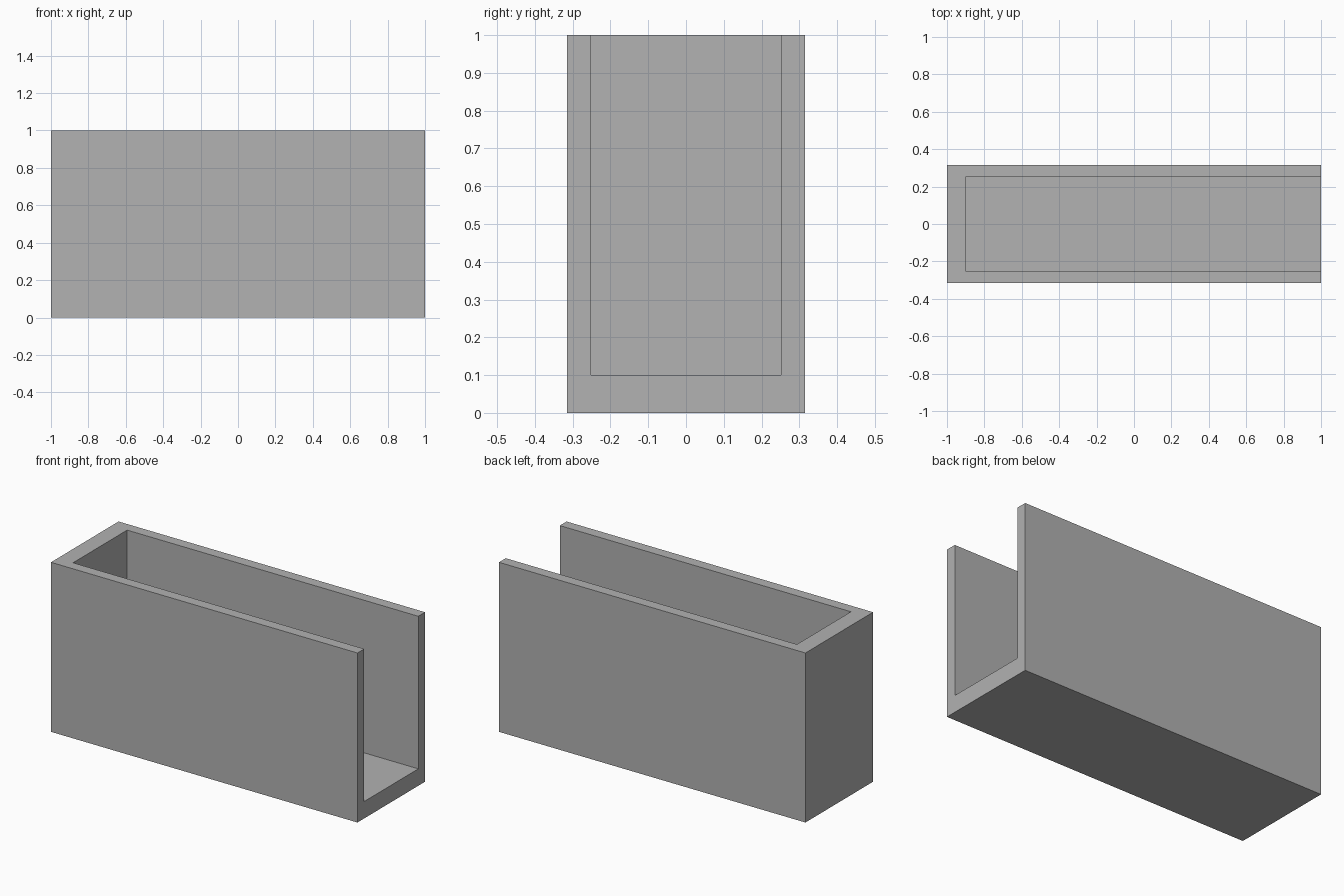
import bpy

default_cube = bpy.data.objects.get("Cube")
if default_cube:
    bpy.data.objects.remove(default_cube, do_unlink=True)

LENGTH, WIDTH, HEIGHT = 2.0, 0.63, 1.0
INNER_WIDTH = 0.504
THICK = 0.1      # end wall and floor
OVER = 0.2       # how far the cutter runs past the open sides

grey = bpy.data.materials.new("grey")
grey.use_nodes = True
colour = (0.445, 0.445, 0.445, 1)
grey.diffuse_color = colour
grey.node_tree.nodes["Principled BSDF"].inputs["Base Color"].default_value = colour


def box(name, low, high):
    """Add a box spanning two opposite corners."""
    centre = [(a + b) / 2 for a, b in zip(low, high)]
    bpy.ops.mesh.primitive_cube_add(size=1, location=centre)
    obj = bpy.context.object
    obj.name = name
    obj.scale = [b - a for a, b in zip(low, high)]
    bpy.ops.object.transform_apply(location=True, rotation=False, scale=True)
    obj.data.materials.append(grey)
    return obj


# Solid outer block
channel = box("open_channel", (-LENGTH / 2, -WIDTH / 2, 0),
              (LENGTH / 2, WIDTH / 2, HEIGHT))

# Hollow, open at the top and at the +x end
cutter = box("hollow_cutter", (-LENGTH / 2 + THICK, -INNER_WIDTH / 2, THICK),
             (LENGTH / 2 + OVER, INNER_WIDTH / 2, HEIGHT + OVER))
cutter.hide_render = True

hollow = channel.modifiers.new("hollow", 'BOOLEAN')
hollow.operation = 'DIFFERENCE'
hollow.solver = 'EXACT'
hollow.object = cutter
bpy.ops.object.select_all(action='DESELECT')
channel.select_set(True)
bpy.context.view_layer.objects.active = channel
bpy.ops.object.modifier_apply(modifier=hollow.name)
bpy.data.objects.remove(cutter, do_unlink=True)
